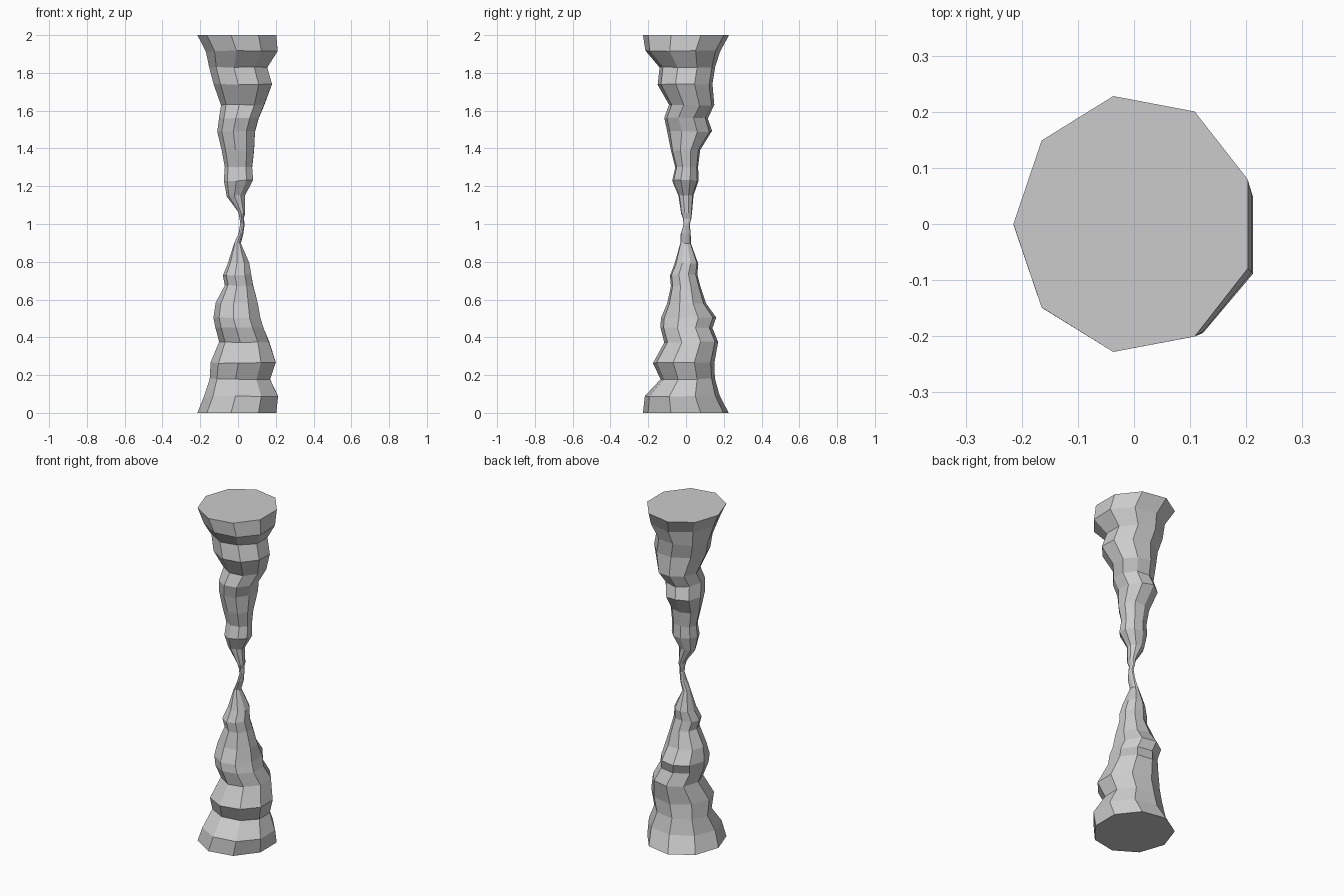
import bpy, bmesh, math, random

if "Cube" in bpy.data.objects:
    bpy.data.objects.remove(bpy.data.objects["Cube"])

random.seed(4)
SIDES = 9

# Ring outline in hundredths of a unit: height, left, right, front, back
RINGS = [
    (0, -21.5, 20.3, -22.8, 22.6), (9, -18, 21.2, -21.8, 17.8),
    (18, -15, 17, -13.5, 15.3), (26.5, -14.5, 20, -17.5, 15),
    (37.5, -10, 16.5, -11.5, 17), (45, -12, 13.5, -13.5, 14),
    (50.5, -13, 11.8, -13.3, 16), (58, -11.8, 10.5, -10, 10.5),
    (67.5, -7, 8, -8, 7.5), (73, -8, 7, -8.5, 6),
    (79, -5.5, 6, -6, 6.5), (90, -2, 1.5, -3, 2.6),
    (95, 0.3, 2.8, -2.8, 2.5), (100, 1.2, 3.5, -1.3, 2),
    (103, 0.8, 3, -1.6, 2.8), (106, 0.2, 3.8, -2.6, 3.2),
    (115, -6, 3.6, -4, 4), (123, -7.5, 8, -7.3, 6.7),
    (130, -7, 7.5, -5.7, 6.4), (139, -8.7, 8.5, -8, 7.5),
    (149, -11, 9, -10, 13.8), (156, -10, 11, -11.5, 11.5),
    (163, -9, 13.8, -9, 15), (174, -13, 18, -15, 14),
    (183, -15.2, 15.5, -14, 15.5), (191.5, -17, 21, -21.5, 18),
    (200, -21.5, 20.3, -22.8, 22.8),
]


def make_ring(bm, z, left, right, front, back):
    verts = []
    for i in range(SIDES):
        a = math.pi + math.tau * i / SIDES
        u = (math.cos(a) + 1) / 1.94
        v = (math.sin(a) / 0.985 + 1) / 2
        dz = 0 if z in (0, 200) else random.uniform(-0.4, 0.4)
        verts.append(bm.verts.new(((left + u * (right - left)) / 100,
                                   (front + v * (back - front)) / 100,
                                   (z + dz) / 100)))
    return verts


# Fused stalagmite and stalactite: lofted rings with flat caps
bm = bmesh.new()
rings = [make_ring(bm, *r) for r in RINGS]
for lower, upper in zip(rings, rings[1:]):
    for i in range(SIDES):
        j = (i + 1) % SIDES
        bm.faces.new((lower[i], lower[j], upper[j], upper[i]))
bm.faces.new(rings[0][::-1])
bm.faces.new(rings[-1])
bmesh.ops.recalc_face_normals(bm, faces=bm.faces)

mesh = bpy.data.meshes.new("cave_column")
bm.to_mesh(mesh)
bm.free()
bpy.context.collection.objects.link(bpy.data.objects.new("cave_column", mesh))
